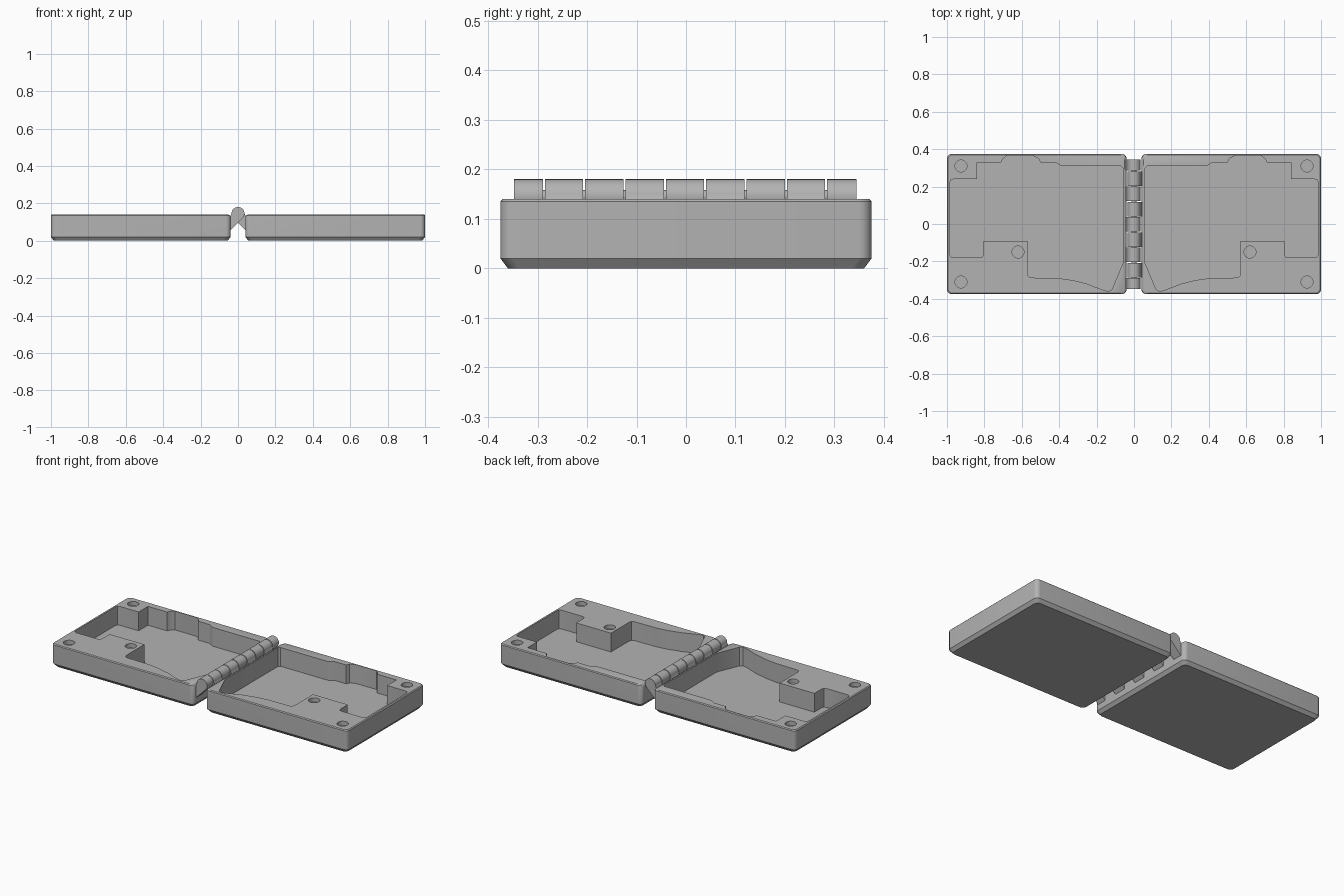
import bpy, bmesh
from math import cos, sin, pi

if "Cube" in bpy.data.objects:
    bpy.data.objects.remove(bpy.data.objects["Cube"])

grey = bpy.data.materials.new("plain grey")
grey.use_nodes = True
grey.diffuse_color = (0.45, 0.45, 0.45, 1)
grey.node_tree.nodes["Principled BSDF"].inputs["Base Color"].default_value = grey.diffuse_color


def loft(name, rings):
    """Closed solid through a stack of matching rings."""
    bm = bmesh.new()
    loops = [[bm.verts.new(p) for p in ring] for ring in rings]
    n = len(loops[0])
    for low, high in zip(loops, loops[1:]):
        for i in range(n):
            j = (i + 1) % n
            bm.faces.new((low[i], low[j], high[j], high[i]))
    bm.faces.new(loops[0][::-1])
    bm.faces.new(loops[-1])
    bmesh.ops.recalc_face_normals(bm, faces=bm.faces)
    mesh = bpy.data.meshes.new(name)
    bm.to_mesh(mesh)
    bm.free()
    mesh.materials.append(grey)
    obj = bpy.data.objects.new(name, mesh)
    bpy.context.collection.objects.link(obj)
    return obj


def activate(obj):
    bpy.ops.object.select_all(action="DESELECT")
    obj.select_set(True)
    bpy.context.view_layer.objects.active = obj


def smooth(obj):
    activate(obj)
    bpy.ops.object.shade_smooth_by_angle(angle=0.5)


def cut(obj, cutter):
    cutter.hide_render = True
    activate(obj)
    mod = obj.modifiers.new("cut", "BOOLEAN")
    mod.operation, mod.solver, mod.object = "DIFFERENCE", "EXACT", cutter
    bpy.ops.object.modifier_apply(modifier=mod.name)
    bpy.data.objects.remove(cutter)


def rounded_ring(side, x0, x1, y, z, r=0.025, steps=6):
    ring = []
    corners = [(x1 - r, y - r), (x0 + r, y - r), (x0 + r, r - y), (x1 - r, r - y)]
    for k, (cx, cy) in enumerate(corners):
        for i in range(steps + 1):
            a = (k + i / steps) * pi / 2
            ring.append((side * (cx + r * cos(a)), cy + r * sin(a), z))
    return ring


HEIGHT, FLOOR = 0.14, 0.025
# Cavity outline of one half, starting at the hinge side
CAVITY = [(0.06, 0.30), (0.07, 0.31), (0.39, 0.31), (0.42, 0.33), (0.50, 0.33),
          (0.51, 0.35), (0.54, 0.365), (0.68, 0.365), (0.70, 0.35), (0.71, 0.33),
          (0.84, 0.33), (0.84, 0.24), (0.965, 0.24), (0.98, 0.235), (0.985, 0.22),
          (0.985, -0.16), (0.98, -0.175), (0.965, -0.18), (0.83, -0.18),
          (0.81, -0.175), (0.805, -0.16), (0.805, -0.09), (0.57, -0.09),
          (0.57, -0.265), (0.565, -0.28), (0.55, -0.287), (0.40, -0.29),
          (0.33, -0.3), (0.25, -0.32), (0.16, -0.355), (0.135, -0.36),
          (0.118, -0.35), (0.06, -0.21)]
SOCKETS = [(0.925, 0.31), (0.925, -0.31), (0.62, -0.15)]

for side, word in ((1, "left"), (-1, "right")):
    # Case half with chamfered base and softened rim
    levels = [(0, 0.015, 0.015), (0.02, 0, 0), (0.128, 0, 0),
              (0.135, 0, 0.004), (HEIGHT, 0.005, 0.012)]
    half = loft(word + "_case_half", [
        rounded_ring(side, 0.04 + hinge, 1 - inset, 0.375 - inset, z)
        for z, inset, hinge in levels])
    # Hollowed compartment
    cut(half, loft("cavity_cutter", [[(side * x, y, z) for x, y in CAVITY]
                                     for z in (FLOOR, HEIGHT + 0.1)]))
    # Round sockets in the rim
    for cx, cy in SOCKETS:
        cut(half, loft("socket_cutter", [
            [(side * cx + 0.032 * cos(i * pi / 16), cy + 0.032 * sin(i * pi / 16), z)
             for i in range(32)] for z in (HEIGHT - 0.025, HEIGHT + 0.1)]))
    smooth(half)

# Hinge knuckles, alternately joined to each half by a sloping web
AXIS, RADIUS, PITCH = 0.145, 0.035, 0.0815
edges = [-0.35] + [(k - 3.5) * PITCH - 0.002 for k in range(8)] + [0.347]
for k in range(9):
    side = 1 if k % 2 else -1
    profile = [(-side * RADIUS * cos(a), AXIS + RADIUS * sin(a))
               for a in [-pi / 4 + i * 1.25 * pi / 20 for i in range(21)]]
    profile += [(side * 0.046, 0.125), (side * 0.046, 0.049)]
    y0, y1 = edges[k] + 0.002, edges[k + 1] - 0.002
    smooth(loft("hinge_knuckle_%d" % (k + 1), [[(x, y, z) for x, z in profile] for y in (y0, y1)]))

# Pin through all the knuckles
smooth(loft("hinge_pin", [[(0.013 * cos(i * pi / 8), y, AXIS + 0.013 * sin(i * pi / 8))
                           for i in range(16)] for y in (-0.34, 0.34)]))
